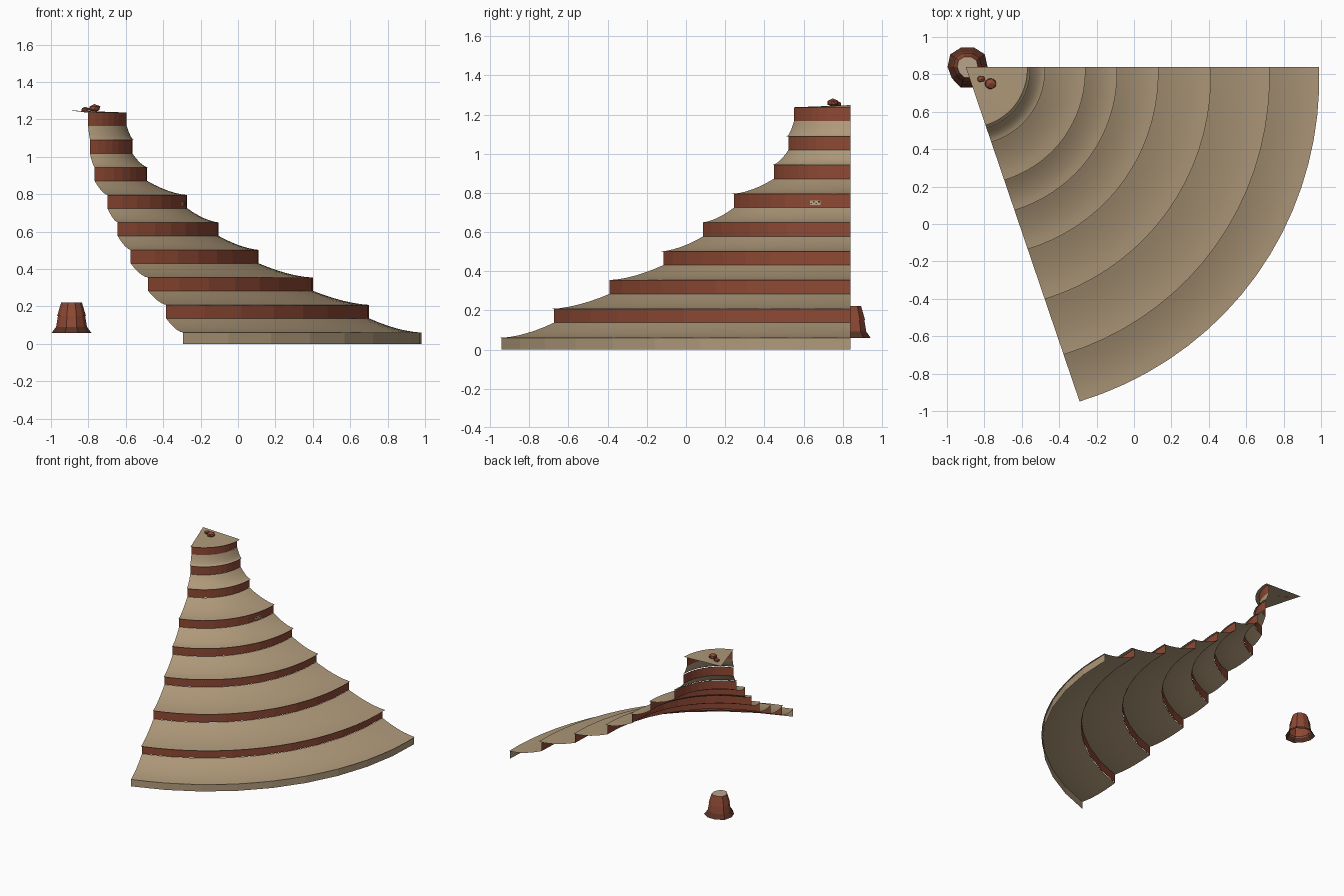
import bpy, bmesh, math
from mathutils import Matrix, Vector

if "Cube" in bpy.data.objects:
    bpy.data.objects.remove(bpy.data.objects["Cube"], do_unlink=True)


def material(name, rgb):
    m = bpy.data.materials.new(name)
    m.use_nodes = True
    m.diffuse_color = (*rgb, 1)
    bsdf = m.node_tree.nodes["Principled BSDF"]
    bsdf.inputs["Base Color"].default_value = (*rgb, 1)
    bsdf.inputs["Roughness"].default_value = 0.9
    return m


SAND = material("sand", (0.43, 0.32, 0.195))
CLAY = material("red clay", (0.27, 0.066, 0.034))
DARK = material("dark clay", (0.10, 0.032, 0.018))
PALE = material("pale sand", (0.48, 0.37, 0.26))

APEX = Vector((-0.9, 0.84, 0))
SWEEP = math.radians(-71.2)


def finish(name, bm, mat, smooth=None):
    me = bpy.data.meshes.new(name)
    bm.to_mesh(me)
    bm.free()
    me.materials.append(mat)
    ob = bpy.data.objects.new(name, me)
    bpy.context.collection.objects.link(ob)
    if smooth:
        bpy.ops.object.select_all(action="DESELECT")
        ob.select_set(True)
        bpy.context.view_layer.objects.active = ob
        bpy.ops.object.shade_smooth_by_angle(angle=math.radians(smooth))
    return ob


def revolve(name, profile, mat, sweep, steps, wobble, centre=APEX, smooth=None):
    """Sweep (radius, height) points, listed from outside/bottom upward."""
    bm = bmesh.new()
    rows = []
    for k in range(steps + 1):
        t = k / steps
        a = sweep * t
        rows.append([bm.verts.new(centre + Vector((r * wobble(t) * math.cos(a),
                                                   r * wobble(t) * math.sin(a), z)))
                     for r, z in profile])
    for a, b in zip(rows, rows[1:]):
        for j in range(len(profile) - 1):
            bm.faces.new((a[j], b[j], b[j + 1], a[j + 1]))
    bmesh.ops.remove_doubles(bm, verts=bm.verts, dist=1e-5)
    if sweep < 0:
        bmesh.ops.reverse_faces(bm, faces=bm.faces)
    return finish(name, bm, mat, smooth)


# Terraced slope: a wall and a sagging tread for each level
lips = [1.89, 1.625, 1.312, 1.03, 0.81, 0.64, 0.425, 0.345, 0.33]
overhang = [0.008, 0.025, 0.012, 0.02, 0.015, 0.012, 0.012, 0.01, 0.025]
STEP = 0.147


def top_of(i):
    return 0.06 + STEP * i


def slope_wobble(t):
    return 1 + 0.012 * math.sin(math.pi * t)


for i, lip in enumerate(lips):
    z = top_of(i)
    wall = lip - overhang[i]
    revolve(f"terrace_wall_{i + 1}", [(wall, z - (0.07 if i else 0.06)), (wall, z)],
            CLAY if i else SAND, SWEEP, 9, slope_wobble, smooth=6)
    if i + 1 < len(lips):
        inner, rise = lips[i + 1] - overhang[i + 1], STEP - 0.07
        tread = [(lip + (inner - lip) * s / 6, z + rise * (s / 6) ** 1.7)
                 for s in range(7)]
    else:
        tread = [(lip, z), (0, z + 0.012)]
    revolve(f"terrace_tread_{i + 1}", tread, SAND, SWEEP, 18, slope_wobble, smooth=40)


# Small stepped bucket behind the summit
def bucket_wobble(t):
    return 1 + 0.05 * math.sin(6 * math.pi * t) - 0.03 * math.cos(4 * math.pi * t)


FULL = 2 * math.pi
for name, profile, mat in (
        ("bucket_flare", [(0.11, 0.058), (0.08, 0.098)], DARK),
        ("bucket_lower_staves", [(0.086, 0.085), (0.074, 0.155)], CLAY),
        ("bucket_upper_staves", [(0.079, 0.15), (0.057, 0.222)], CLAY),
        ("bucket_top", [(0.057, 0.222), (0, 0.222)], PALE)):
    revolve(name, profile, mat, FULL, 10, bucket_wobble, centre=Vector((-0.89, 0.84, 0)))


# Pebbles on the summit
def pebble(name, place, size):
    bm = bmesh.new()
    bmesh.ops.create_icosphere(bm, subdivisions=1, radius=1,
                               matrix=Matrix.Translation(place) @ Matrix.Diagonal((*size, 1)))
    finish(name, bm, CLAY)


pebble("large_pebble", (-0.767, 0.75, 1.26), (0.035, 0.032, 0.022))
pebble("small_pebble", (-0.817, 0.775, 1.252), (0.024, 0.02, 0.016))

# Spotted plaque set on the sixth wall
angle = math.radians(-16.5)
wall_radius = (lips[5] - overhang[5]) * slope_wobble(angle / SWEEP)


def plaque_box(name, mat, side, height, out, size):
    frame = Matrix.Translation(APEX) @ Matrix.Rotation(angle, 4, "Z")
    place = Matrix.Translation((wall_radius + out, side, height))
    bm = bmesh.new()
    bmesh.ops.create_cube(bm, size=1, matrix=frame @ place @ Matrix.Diagonal((*size, 1)))
    finish(name, bm, mat)


plaque_box("plaque", PALE, 0, 0.75, 0, (0.008, 0.056, 0.024))
for n in range(4):
    plaque_box(f"plaque_spot_{n + 1}", DARK, -0.02 + 0.013 * n,
               0.746 + 0.008 * (n % 2), 0.004, (0.004, 0.007, 0.007))
